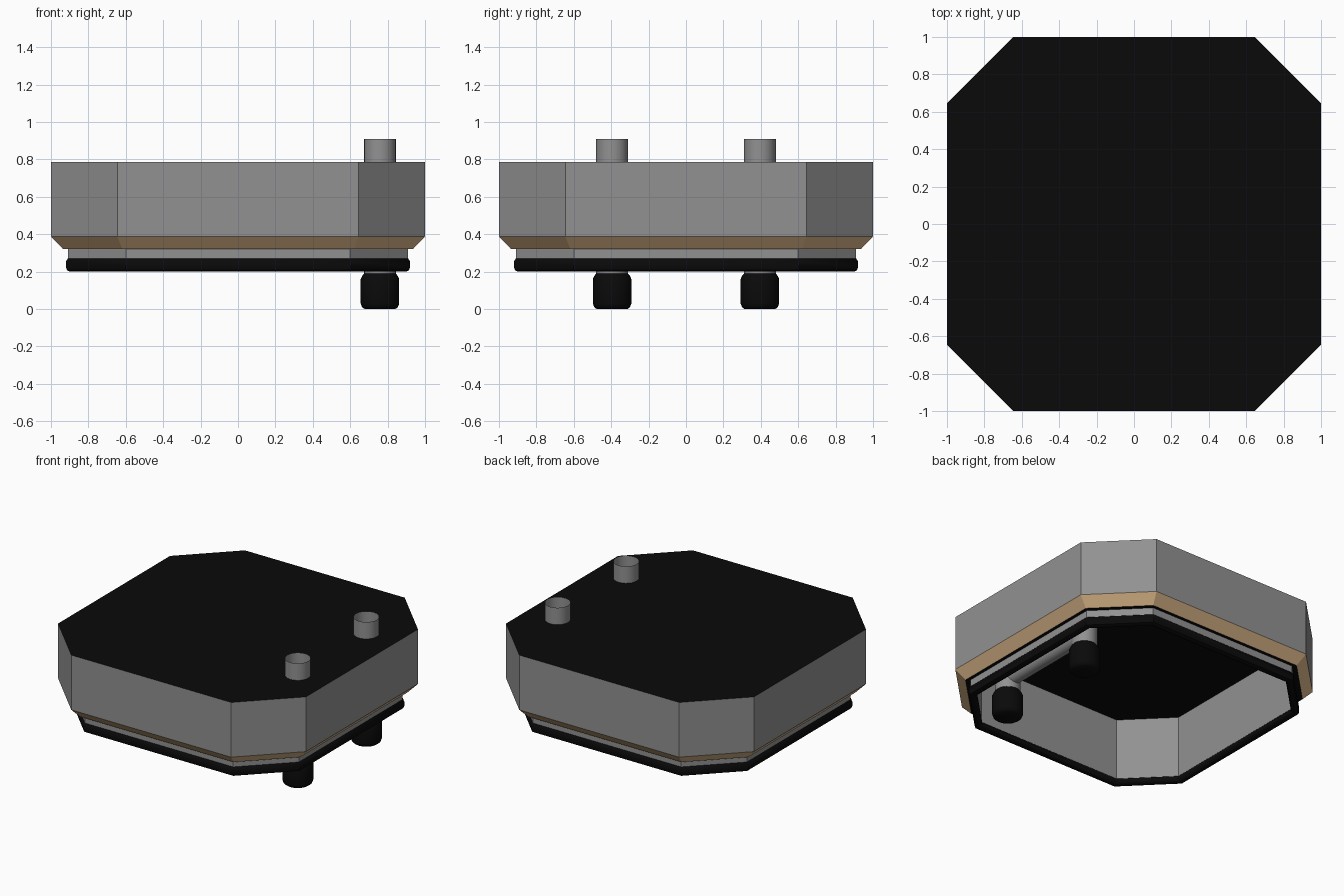
import bpy, bmesh, math
from mathutils import Matrix

if "Cube" in bpy.data.objects:
    bpy.data.objects.remove(bpy.data.objects["Cube"])


def material(name, rgb):
    m = bpy.data.materials.new(name)
    m.diffuse_color = (*rgb, 1)
    m.use_nodes = True
    m.node_tree.nodes["Principled BSDF"].inputs["Base Color"].default_value = m.diffuse_color
    return m


GREY = material("grey", (0.285, 0.285, 0.285))
BLACK = material("black", (0.003, 0.003, 0.003))
TAN = material("tan", (0.74, 0.49, 0.26))


def octagon(h):
    # square of half size h with corners cut; the lower collar is cut slightly more
    f = h - (0.355 - (2 - math.sqrt(2)) * (1 - h)) - (0.01 if h < 0.93 else 0)
    return [(f, -h), (h, -f), (h, f), (f, h), (-f, h), (-h, f), (-h, -f), (-f, -h)]


def circle(r, n=24):
    return [(r * math.cos(2 * math.pi * i / n), r * math.sin(2 * math.pi * i / n)) for i in range(n)]


def loft(name, outline, profile, mats, bands=None, cap_start=None, cap_end=None,
         closed=False, smooth=False, matrix=Matrix()):
    """Stack outline(size) rings along (size, z) profile points."""
    bm = bmesh.new()
    rings = [[bm.verts.new((x, y, z)) for x, y in outline(s)] for s, z in profile]
    pairs = list(zip(rings, rings[1:]))
    if closed:
        pairs.append((rings[-1], rings[0]))
    for k, (a, b) in enumerate(pairs):
        n = len(a)
        for i in range(n):
            j = (i + 1) % n
            f = bm.faces.new((a[i], b[i], b[j], a[j]))
            f.material_index = bands[k] if bands else 0
    if cap_start is not None:
        bm.faces.new(rings[0]).material_index = cap_start
    if cap_end is not None:
        bm.faces.new(rings[-1][::-1]).material_index = cap_end
    bmesh.ops.recalc_face_normals(bm, faces=bm.faces)
    bm.transform(matrix)
    me = bpy.data.meshes.new(name)
    bm.to_mesh(me)
    bm.free()
    for m in mats:
        me.materials.append(m)
    ob = bpy.data.objects.new(name, me)
    bpy.context.collection.objects.link(ob)
    if smooth:
        bpy.ops.object.select_all(action='DESELECT')
        ob.select_set(True)
        bpy.context.view_layer.objects.active = ob
        bpy.ops.object.shade_smooth_by_angle(angle=math.radians(40))
    return ob


# Hollow octagonal shell: outer wall, tan sloped band, lower collar, inner cavity
loft("shell", octagon,
     [(1, 0.787), (1, 0.388), (0.935, 0.32), (0.91, 0.32), (0.91, 0.23), (0.873, 0.23), (0.873, 0.69)],
     [GREY, BLACK, TAN], bands=[0, 2, 1, 0, 0, 0], cap_start=1, cap_end=1)

# Rounded black gasket around the lower edge
loft("gasket", octagon,
     [(0.91, 0.27), (0.92, 0.255), (0.92, 0.225), (0.915, 0.208), (0.90, 0.20),
      (0.885, 0.20), (0.873, 0.208), (0.868, 0.22), (0.868, 0.235), (0.875, 0.245)],
     [BLACK], closed=True, smooth=True)

# Open pipes through the shell with rounded black end caps
for side, y in (("front", -0.395), ("back", 0.395)):
    place = Matrix.Translation((0.759, y, 0))
    loft(side + "_pipe", circle, [(0.085, 0.91), (0.085, 0.18)], [GREY], smooth=True, matrix=place)
    loft(side + "_pipe_cap", circle,
         [(0.085, 0.19), (0.095, 0.177), (0.103, 0.16), (0.103, 0.03), (0.096, 0.01), (0.082, 0)],
         [BLACK], cap_start=0, cap_end=0, smooth=True, matrix=place)

# Horizontal pipe joining the two inside the cavity
loft("cross_pipe", circle, [(0.055, -0.395), (0.055, 0.395)], [GREY], smooth=True,
     matrix=Matrix.Translation((0.759, 0, 0.285)) @ Matrix.Rotation(math.pi / 2, 4, 'X'))
